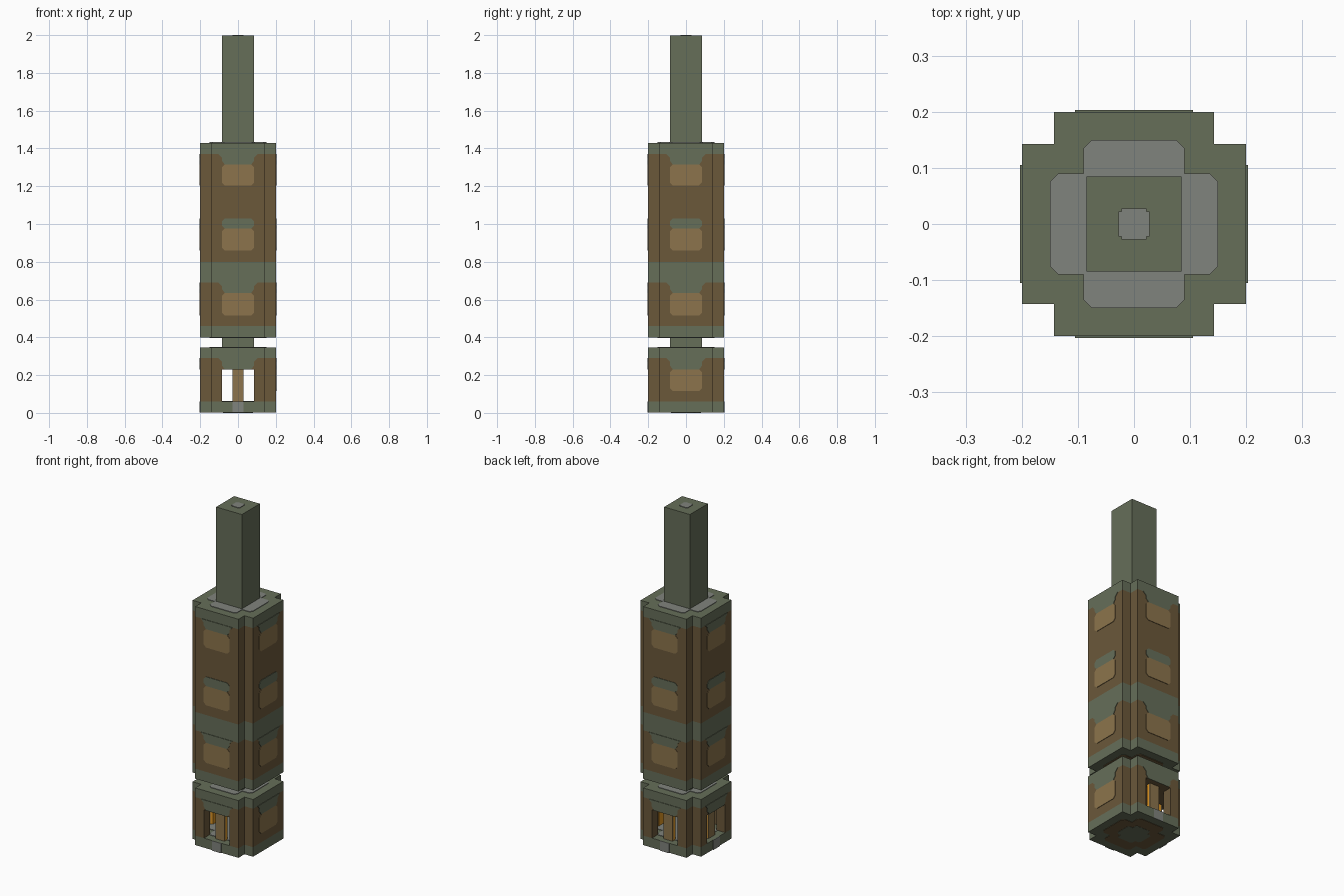
import bpy, bmesh, math
from mathutils import Matrix

cube = bpy.data.objects.get("Cube")
if cube:
    bpy.data.objects.remove(cube, do_unlink=True)


def linear(c):
    c /= 255
    return c / 12.92 if c <= 0.04045 else ((c + 0.055) / 1.055) ** 2.4


def material(name, r, g, b):
    m = bpy.data.materials.new(name)
    m.use_nodes = True
    col = (linear(r), linear(g), linear(b), 1)
    m.diffuse_color = col
    m.node_tree.nodes["Principled BSDF"].inputs["Base Color"].default_value = col
    return m


GREEN = material("grey_green", 102, 110, 89)
BROWN = material("brown", 107, 88, 58)
TAN = material("tan", 140, 116, 76)
GREY = material("grey", 128, 131, 125)
AMBER = material("amber", 222, 150, 35)

R, C, W, BAR = 0.2, 0.143, 0.085, 0.03   # half width, notch, window, bar
SKIN = 0.003                             # thickness of painted plates


def finish(name, bm, mats, turn=0):
    bmesh.ops.recalc_face_normals(bm, faces=bm.faces[:])
    bm.transform(Matrix.Rotation(turn * math.pi / 2, 4, "Z"))
    mesh = bpy.data.meshes.new(name)
    bm.to_mesh(mesh)
    bm.free()
    for m in mats:
        mesh.materials.append(m)
    obj = bpy.data.objects.new(name, mesh)
    bpy.context.collection.objects.link(obj)
    return obj


def prism(name, outline, levels, colours, turn=0):
    """Upright prism; each pair of levels is one colour band."""
    bm = bmesh.new()
    mats = list(dict.fromkeys(colours))
    rings = [[bm.verts.new((x, y, z)) for x, y in outline] for z in levels]
    n = len(outline)
    for i, colour in enumerate(colours):
        for j in range(n):
            k = (j + 1) % n
            f = bm.faces.new((rings[i][j], rings[i][k], rings[i + 1][k], rings[i + 1][j]))
            f.material_index = mats.index(colour)
    bm.faces.new(rings[0]).material_index = mats.index(colours[0])
    bm.faces.new(rings[-1]).material_index = mats.index(colours[-1])
    return finish(name, bm, mats, turn)


def plate(name, points, colour, side):
    """Thin painted plate on a side of the column (0 front, then anticlockwise)."""
    bm = bmesh.new()
    face = bm.faces.new([bm.verts.new((u, -R, z)) for u, z in points])
    ext = bmesh.ops.extrude_face_region(bm, geom=[face])
    for v in ext["geom"]:
        if isinstance(v, bmesh.types.BMVert):
            v.co.y -= SKIN
    return finish(name, bm, [colour], side)


def rect(x0, x1, y0, y1):
    return [(x0, y0), (x1, y0), (x1, y1), (x0, y1)]


def square(h):
    return rect(-h, h, -h, h)


def plus(r, c, chamfer=0):
    """Cross outline, with optional cut outer corners."""
    pts = []
    for q in range(4):
        arm = [(r, -c), (r, c), (c, c)]
        if chamfer:
            arm = [(r, -c + chamfer), (r, c - chamfer), (r - chamfer, c), (c, c), (c, r - chamfer)]
        for x, y in arm:
            for _ in range(q):
                x, y = -y, x
            pts.append((x, y))
    return pts


def rounded(z0, z1, b=0.015):
    return [(-W + b, z0), (W - b, z0), (W, z0 + b), (W, z1 - b),
            (W - b, z1), (-W + b, z1), (-W, z1 - b), (-W, z0 + b)]


def scoop(z0, z1):
    a = W - 0.015
    return [(-a, z0), (a, z0), (W, z0 + 0.02), (W, z1 - 0.02), (W + 0.02, z1), (-W - 0.02, z1),
            (-W, z1 - 0.02), (-W, z0 + 0.02)]


cross = plus(R, C)
disc = plus(0.15, 0.09, 0.015)

# Lower housing: floor and roof slabs
prism("housing_floor", cross, [SKIN, 0.06], [GREEN])
prism("housing_roof", cross, [0.23, 0.29, 0.345], [BROWN, GREEN])
prism("floor_patch", disc, [0.06, 0.06 + SKIN], [GREY])
prism("underside_ring", disc, [0.001, SKIN], [BROWN])
prism("underside_centre", plus(0.08, 0.05, 0.01), [0, SKIN], [GREEN])

# Lower housing walls: three windows with a bar, one closed wall
for side in range(4):
    if side == 1:
        prism("closed_wall", rect(-C, C, -R, -C), [0.06, 0.23], [BROWN], side)
        prism("inner_glow", rect(-0.057, 0.057, -C, -C + SKIN), [0.06, 0.17], [AMBER], side)
        plate("lower_panel", rounded(0.115, 0.23), TAN, side)
    else:
        for x0, x1 in ((-C, -W), (W, C)):
            prism("window_jamb", rect(x0, x1, -R, -C), [0.06, 0.23], [BROWN], side)
        prism("window_bar", rect(-BAR, BAR, -0.17, -0.162), [0.06, 0.23], [TAN], side)
        prism("bar_glow", rect(-BAR, BAR, -0.162, -C), [0.06, 0.23], [AMBER], side)
        plate("sill_patch", rect(-BAR, BAR, 0.001, 0.06), GREY, side)
    plate("lower_scoop", scoop(0.23, 0.29), GREEN, side)

# Neck between the housings
prism("neck", square(W), [0.345, 0.40], [GREEN])
prism("neck_collar", disc, [0.345, 0.345 + SKIN], [GREY])

# Upper housing with colour bands
prism("upper_housing", cross, [0.40, 0.46, 0.69, 0.80, 1.37, 1.43],
      [GREEN, BROWN, GREEN, BROWN, GREEN])
prism("upper_underside", disc, [0.40 - SKIN, 0.40], [BROWN])
prism("top_collar", disc, [1.43, 1.43 + SKIN], [GREY])
for side in range(4):
    for z0, z1 in ((0.515, 0.635), (0.86, 0.975), (1.205, 1.315)):
        plate("panel", rounded(z0, z1), TAN, side)
    for z0, z1 in ((0.635, 0.69), (1.315, 1.37)):
        plate("scoop", scoop(z0, z1), GREEN, side)
    plate("panel_cap", rounded(0.975, 1.03), GREEN, side)

# Rod
prism("rod", square(W), [1.43, 2.0 - SKIN], [GREEN])
prism("rod_tip", plus(0.028, 0.022), [2.0 - SKIN, 2.0], [GREY])
